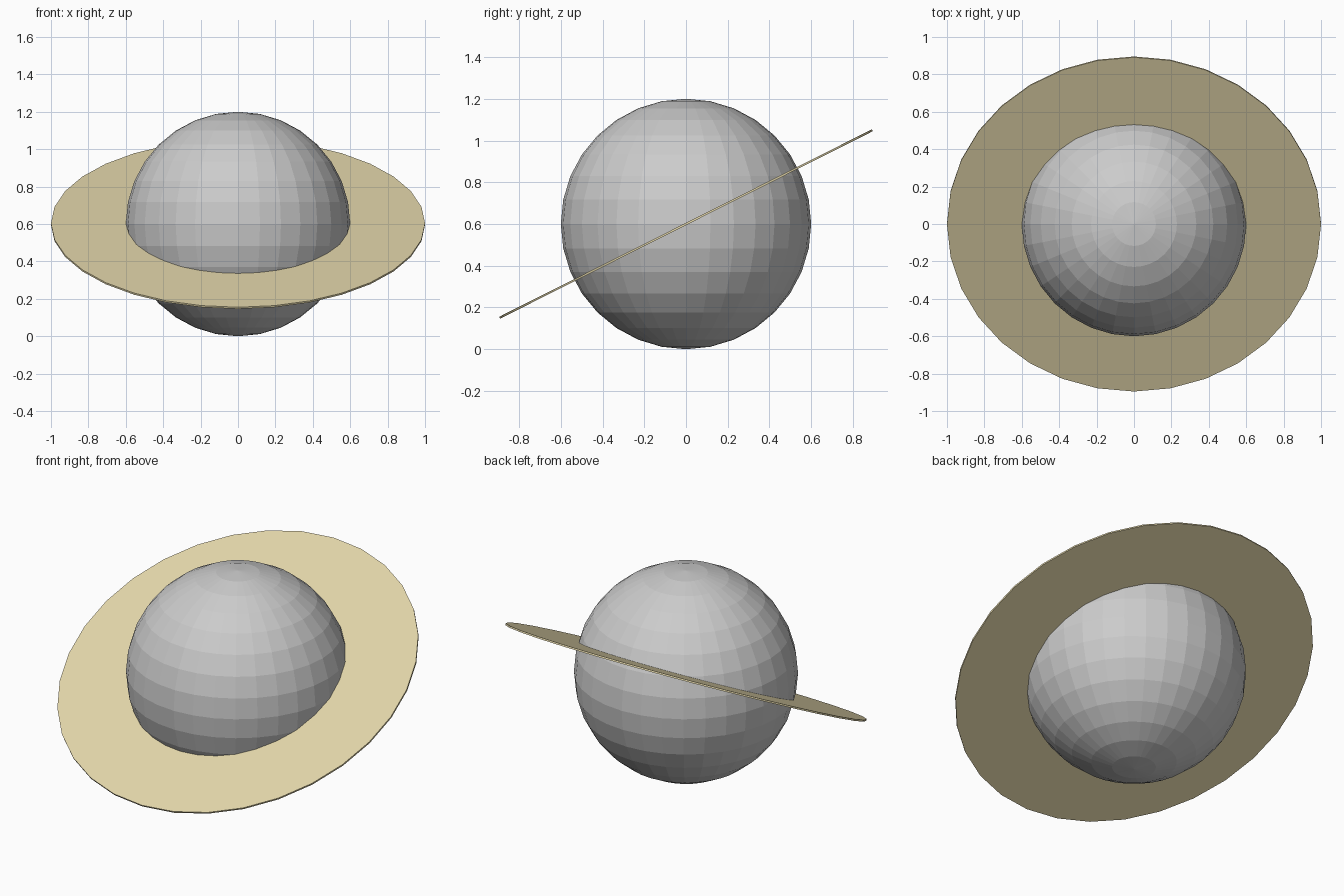
import bpy
import math

cube = bpy.data.objects.get("Cube")
if cube:
    bpy.data.objects.remove(cube, do_unlink=True)

SEGMENTS = 32
RADIUS = 0.6
TILT = math.radians(26.7)


def material(name, rgb):
    mat = bpy.data.materials.new(name)
    mat.use_nodes = True
    colour = (*rgb, 1.0)
    mat.diffuse_color = colour
    mat.node_tree.nodes["Principled BSDF"].inputs["Base Color"].default_value = colour
    return mat


def finish(name, mat):
    obj = bpy.context.object
    obj.name = obj.data.name = name
    obj.data.materials.append(mat)
    return obj


# Faceted globe resting on the ground plane
bpy.ops.mesh.primitive_uv_sphere_add(
    segments=SEGMENTS, ring_count=SEGMENTS // 2, radius=RADIUS, location=(0, 0, RADIUS))
finish("planet", material("stone grey", (0.6, 0.6, 0.6)))

# Thin ring disc through the globe, tilted down at the front
bpy.ops.mesh.primitive_cylinder_add(
    vertices=SEGMENTS, radius=1.0, depth=0.01,
    location=(0, 0, RADIUS), rotation=(TILT, 0, 0))
finish("ring", material("pale sand", (0.76, 0.67, 0.4)))
